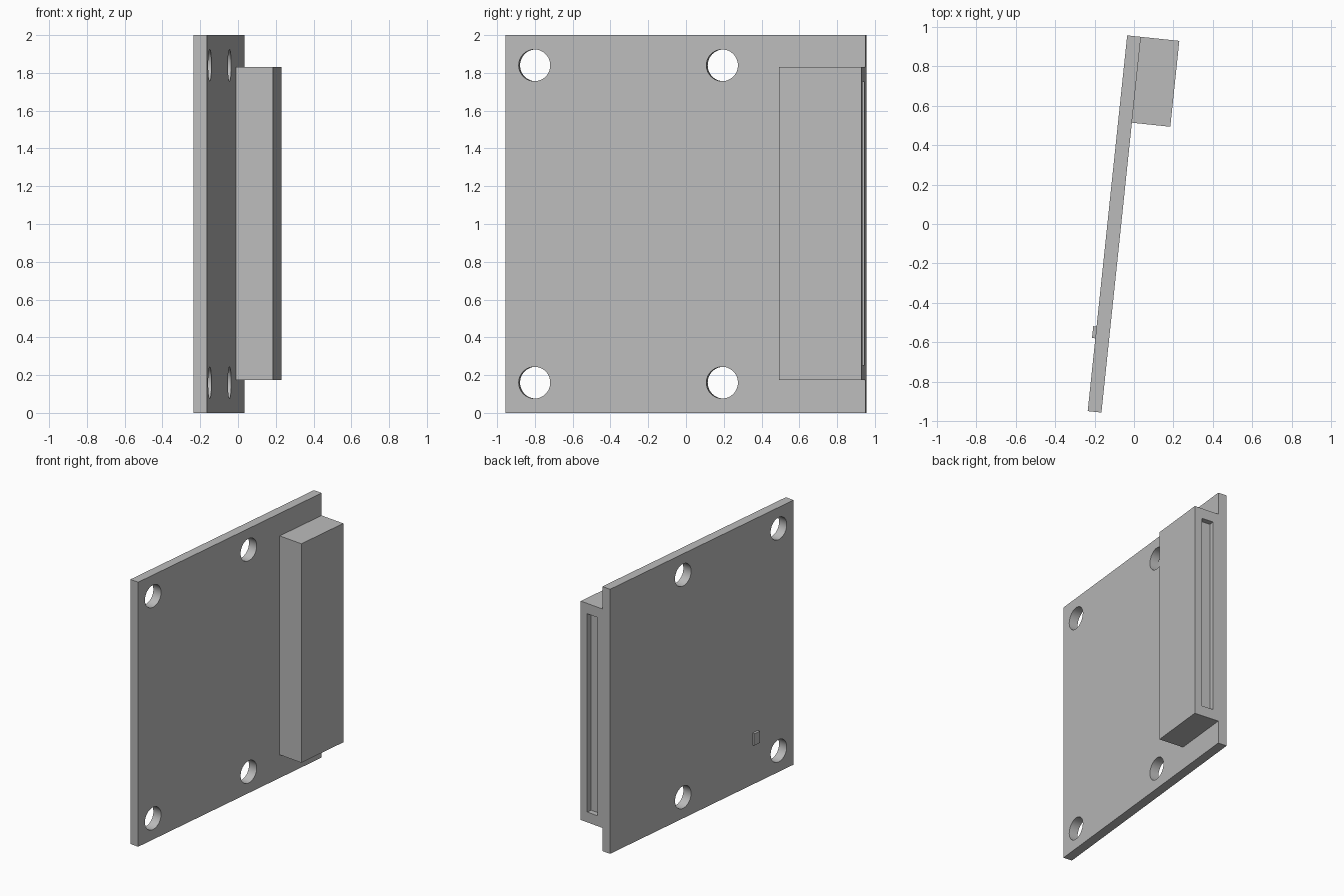
import bpy
import math
from mathutils import Matrix

if "Cube" in bpy.data.objects:
    bpy.data.objects.remove(bpy.data.objects["Cube"], do_unlink=True)

grey = bpy.data.materials.new("plain_grey")
grey.use_nodes = True
grey.diffuse_color = (0.5, 0.5, 0.5, 1)
grey.node_tree.nodes["Principled BSDF"].inputs["Base Color"].default_value = (0.5, 0.5, 0.5, 1)

# The whole assembly is turned slightly about the vertical axis
PLACE = Matrix.Translation((-0.1, 0, 0)) @ Matrix.Rotation(math.radians(-6), 4, "Z")
HALF_T, HALF_L = 0.035, 0.9585


def finish(obj, name, local):
    obj.name = name
    obj.data.materials.append(grey)
    obj.data.transform(local)
    obj.matrix_world = PLACE
    return obj


def box(name, low, high):
    bpy.ops.mesh.primitive_cube_add(size=1)
    centre = [(a + b) / 2 for a, b in zip(low, high)]
    size = [b - a for a, b in zip(low, high)]
    return finish(bpy.context.object, name,
                  Matrix.Translation(centre) @ Matrix.Diagonal((*size, 1)))


def cut(target, cutter):
    mod = target.modifiers.new("cut", "BOOLEAN")
    mod.operation = "DIFFERENCE"
    mod.solver = "EXACT"
    mod.object = cutter
    bpy.context.view_layer.update()
    bpy.ops.object.select_all(action="DESELECT")
    target.select_set(True)
    bpy.context.view_layer.objects.active = target
    bpy.ops.object.modifier_apply(modifier=mod.name)
    bpy.data.objects.remove(cutter, do_unlink=True)


# Flat board with four round mounting holes
board = box("board", (-HALF_T, -HALF_L, 0), (HALF_T, HALF_L, 2))
for along in (-0.803, 0.196):
    for height in (0.16, 1.84):
        bpy.ops.mesh.primitive_cylinder_add(vertices=48, radius=0.084, depth=0.3)
        hole = finish(bpy.context.object, "hole_cutter",
                      Matrix.Translation((0, along, height)) @ Matrix.Rotation(math.pi / 2, 4, "Y"))
        cut(board, hole)
bpy.ops.object.shade_smooth_by_angle(angle=math.radians(30))

# Connector block, flush with the rear edge, with a shallow slot in its rear face
connector = box("connector", (HALF_T, HALF_L - 0.438, 0.175), (HALF_T + 0.196, HALF_L, 1.83))
slot = box("slot_cutter", (HALF_T + 0.043, HALF_L - 0.04, 0.253), (HALF_T + 0.137, HALF_L + 0.1, 1.752))
cut(connector, slot)

# Small chip on the opposite side of the board
box("chip", (-HALF_T - 0.017, -0.587, 0.30), (-HALF_T, -0.527, 0.39))
